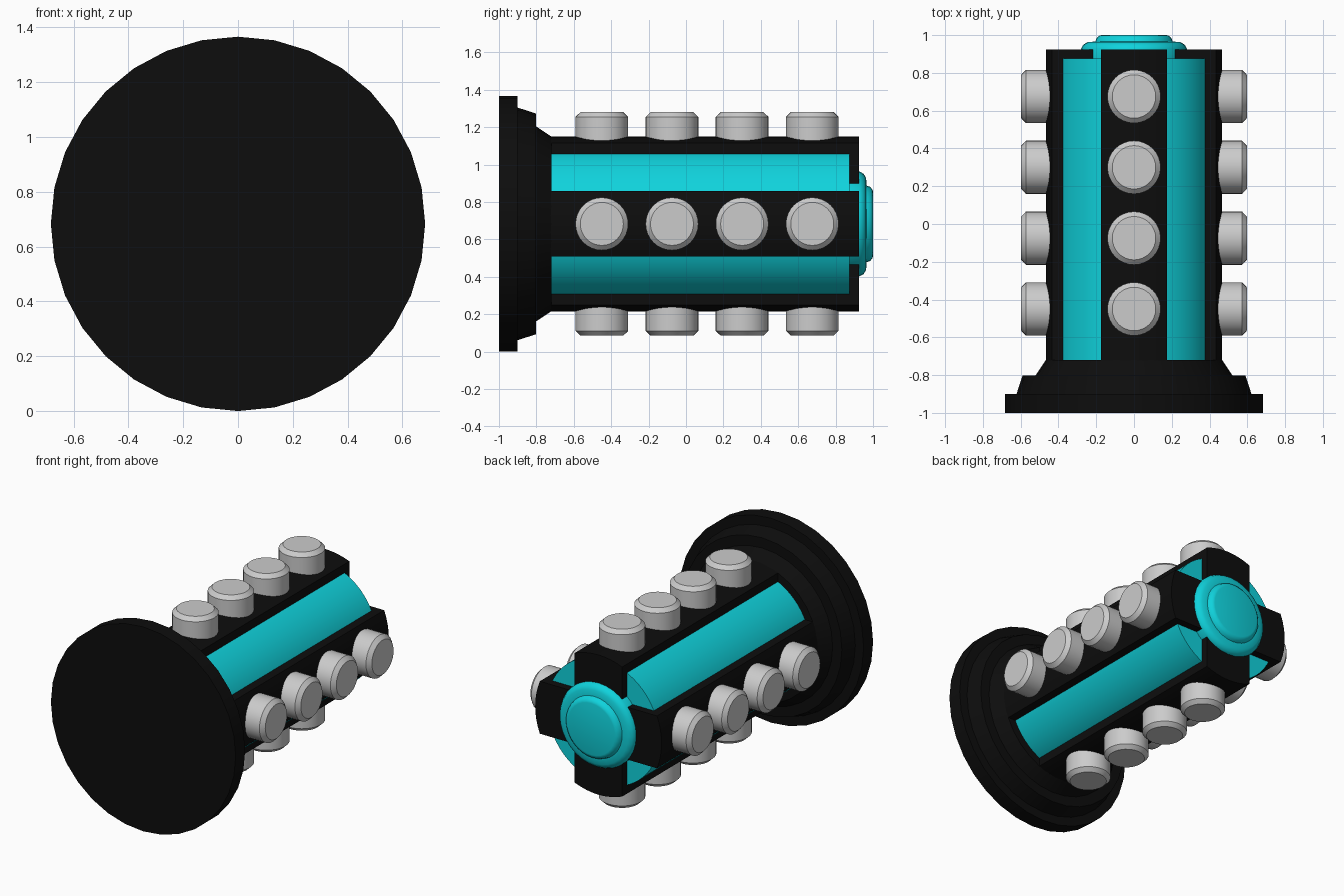
import bpy, bmesh
from math import sin, cos, pi, asin, sqrt, radians
from mathutils import Matrix

if "Cube" in bpy.data.objects:
    bpy.data.objects.remove(bpy.data.objects["Cube"])

CZ = 0.683  # height of the long axis


def material(name, rgb):
    m = bpy.data.materials.new(name)
    m.diffuse_color = (*rgb, 1)
    m.use_nodes = True
    m.node_tree.nodes["Principled BSDF"].inputs["Base Color"].default_value = m.diffuse_color
    return m


black = material("black", (0.004, 0.004, 0.004))
cyan = material("cyan", (0.005, 0.65, 0.72))


def finish(bm, name, mat=None, angle=30):
    bmesh.ops.recalc_face_normals(bm, faces=bm.faces)
    me = bpy.data.meshes.new(name)
    bm.to_mesh(me)
    bm.free()
    ob = bpy.data.objects.new(name, me)
    bpy.context.collection.objects.link(ob)
    ob.location.z = CZ
    if mat:
        me.materials.append(mat)
    bpy.ops.object.select_all(action='DESELECT')
    ob.select_set(True)
    bpy.context.view_layer.objects.active = ob
    bpy.ops.object.shade_smooth_by_angle(angle=radians(angle))
    return ob


def lathe(profile, n=32):
    """Closed solid turned round the y axis from (radius, y) points."""
    bm = bmesh.new()
    rings = [[bm.verts.new((r * sin(2 * pi * i / n), y, r * cos(2 * pi * i / n)))
              for i in range(n)] for r, y in profile]
    for a, b in zip(rings, rings[1:]):
        for i in range(n):
            j = (i + 1) % n
            bm.faces.new((a[i], a[j], b[j], b[i]))
    bm.faces.new(rings[0])
    bm.faces.new(rings[-1])
    return bm


# stepped base flange
finish(lathe([(0.683, -1), (0.683, -0.9), (0.622, -0.9), (0.59, -0.803),
              (0.522, -0.803), (0.467, -0.72)]), "base_flange", black, 15)

# cross-shaped ribbed body with rounded rib faces
R, W = 0.467, 0.175
half = asin(W / R)
section = []
for k in range(4):
    t = k * pi / 2
    for i in range(9):
        a = t - half + 2 * half * i / 8
        section.append((R * sin(a), R * cos(a)))
    c = t + pi / 4
    section.append((W * sqrt(2) * sin(c), W * sqrt(2) * cos(c)))
bm = bmesh.new()
f = bm.faces.new([bm.verts.new((x, -0.73, z)) for x, z in section])
ext = bmesh.ops.extrude_face_region(bm, geom=[f])
bmesh.ops.translate(bm, vec=(0, 0.925 + 0.73, 0),
                    verts=[v for v in ext["geom"] if isinstance(v, bmesh.types.BMVert)])
finish(bm, "ribbed_body", black)

# glowing core seen between the ribs
finish(lathe([(0.414, -0.73), (0.414, 0.875)], 64), "core", cyan)

# end cap with its neck
finish(lathe([(0.28, 0.86), (0.28, 0.928), (0.268, 0.95), (0.245, 0.963),
              (0.205, 0.966), (0.198, 0.985), (0.183, 0.997), (0.172, 1.0)]),
       "end_cap", cyan, 40)

# four rows of studs on the ribs
stud_profile = [(0.141, 0.40), (0.141, 0.572), (0.115, 0.597)]
to_up = Matrix.Rotation(pi / 2, 4, 'X')
for k, side in enumerate(("top", "right", "bottom", "left")):
    for n in range(4):
        bm = lathe(stud_profile)
        place = (Matrix.Translation((0, -0.45 + 0.375 * n, 0))
                 @ Matrix.Rotation(k * pi / 2, 4, 'Y') @ to_up)
        bmesh.ops.transform(bm, matrix=place, verts=bm.verts)
        finish(bm, f"stud_{side}_{n + 1}")
